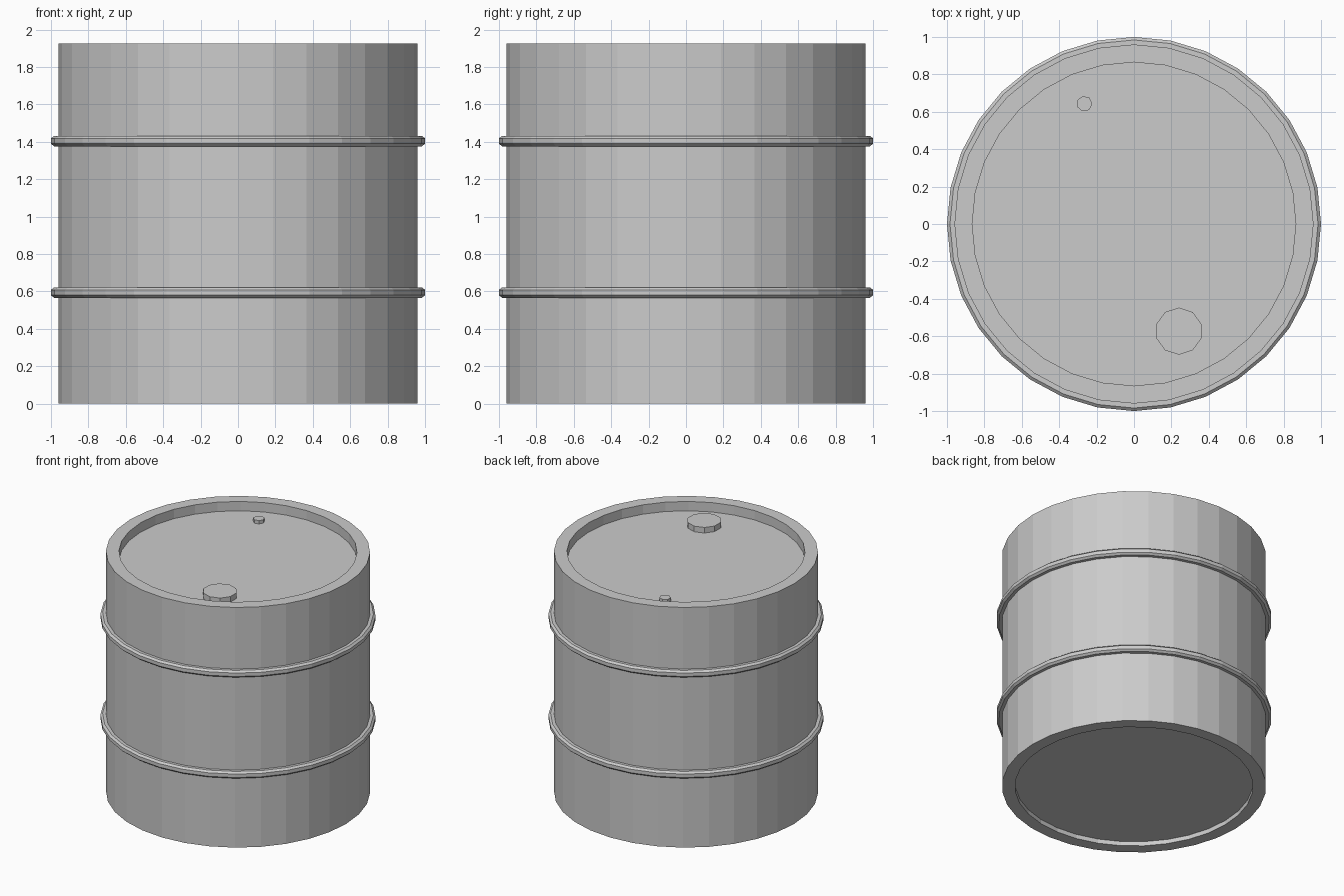
import bpy, bmesh
from math import cos, sin, tau, radians

if "Cube" in bpy.data.objects:
    bpy.data.objects.remove(bpy.data.objects["Cube"])

SIDES = 32


def lathe(name, profile, closed=False):
    """Revolve an (r, z) profile; open profiles get flat end caps."""
    bm = bmesh.new()
    rings = [[bm.verts.new((r * cos(tau * i / SIDES), r * sin(tau * i / SIDES), z))
              for i in range(SIDES)] for r, z in profile]
    pairs = list(zip(rings, rings[1:]))
    if closed:
        pairs.append((rings[-1], rings[0]))
    for a, b in pairs:
        for i in range(SIDES):
            j = (i + 1) % SIDES
            bm.faces.new((a[i], a[j], b[j], b[i]))
    if not closed:
        bm.faces.new(rings[0][::-1])
        bm.faces.new(rings[-1])
    bmesh.ops.recalc_face_normals(bm, faces=bm.faces)
    mesh = bpy.data.meshes.new(name)
    bm.to_mesh(mesh)
    bm.free()
    ob = bpy.data.objects.new(name, mesh)
    bpy.context.collection.objects.link(ob)
    return ob


def cap(name, x, y, z, radius, height, sides, turn):
    """Low flat plug standing on the lid, slightly sunk into it."""
    bpy.ops.mesh.primitive_cylinder_add(
        vertices=sides, radius=radius, depth=height + 0.01,
        location=(x, y, z + (height - 0.01) / 2), rotation=(0, 0, radians(turn)))
    bpy.context.object.name = name


# Drum body with recessed bottom and lid
H, R, INNER, LID = 1.925, 0.96, 0.865, 1.85
lathe("drum_body", [(INNER, 0.035), (INNER, 0), (R, 0),
                    (R, H), (INNER, H), (INNER, LID)])

# Two bevelled hoops around the body
for name, z in (("lower_hoop", 0.594), ("upper_hoop", 1.404)):
    half = [(0.95, 0.028), (0.984, 0.028), (1.0, 0.014)]
    profile = [(r, z + h) for r, h in half] + [(r, z - h) for r, h in reversed(half)]
    lathe(name, profile, closed=True)

# Large filler cap and small vent plug
cap("filler_cap", 0.24, -0.573, LID, 0.126, 0.045, 10, 0)
cap("vent_plug", -0.265, 0.643, LID, 0.042, 0.027, 7, 10)
